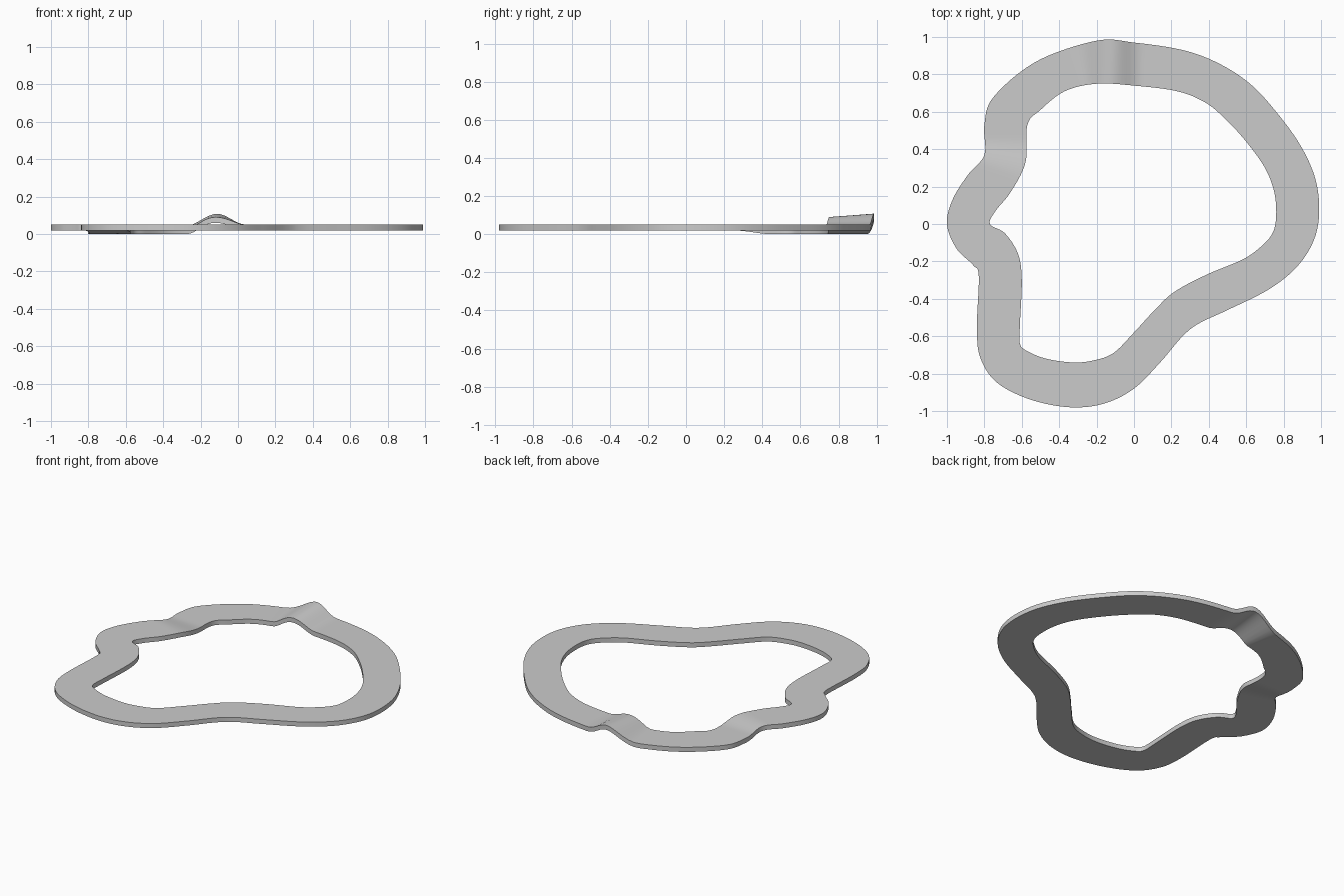
import bpy
import bmesh
import math
from mathutils import Vector

cube = bpy.data.objects.get("Cube")
if cube:
    bpy.data.objects.remove(cube, do_unlink=True)

THICKNESS = 0.03
STEPS = 10

# Stations around the loop in hundredths: outer x, outer y, inner x, inner y
STATIONS = [
    (-20, 98, -20, 75), (0, 97, 0, 74), (26, 93, 23, 71), (45, 86, 38, 65),
    (62, 75, 49, 56), (76, 60, 60, 44), (89, 42, 70, 30), (97, 24, 75, 17),
    (99, 6, 76, 4), (96, -9, 74, -5), (87, -23, 68, -12), (72, -35, 58, -19),
    (50, -46, 39, -27), (35, -53, 22, -36), (26, -60, 12, -45),
    (14, -74, 0, -58), (0, -88, -11, -69), (-16, -96, -22, -73),
    (-34, -98, -33, -74), (-55, -94, -47, -72), (-73, -85, -57, -68),
    (-82, -72, -61, -64), (-84, -56, -61, -54), (-83, -28, -60, -30),
    (-86, -22, -62, -16), (-95, -13, -69, -5), (-100, 0, -77, 0),
    (-97, 13, -74, 7), (-89, 26, -66, 17), (-80, 37, -58, 33),
    (-80, 53, -57, 53), (-75, 68, -50, 61), (-52, 87, -37, 71),
]


def smoothstep(start, end, value):
    t = max(0.0, min(1.0, (value - start) / (end - start)))
    return t * t * (3 - 2 * t)


def spline(points):
    """Closed smooth curve through the points."""
    count = len(points)
    result = []
    for i in range(count):
        a, b, c, d = (points[(i + k) % count] for k in (-1, 0, 1, 2))
        for step in range(STEPS):
            t = step / STEPS
            result.append(b + (c - a) * t / 2
                          + (a - b * 2.5 + c * 2 - d / 2) * t * t
                          + (b * 1.5 - a / 2 - c * 1.5 + d / 2) * t ** 3)
    return result


def base_height(mid):
    """Underside height: level, with a lower stretch at the back right."""
    dip = smoothstep(0.28, 0.46, mid.y) * smoothstep(0.0, -0.3, mid.x)
    return 0.023 - 0.02 * dip


def hump(mid):
    """Rounded rise across the back of the loop."""
    offset = abs(mid.x + 0.125) / 0.17
    if mid.y < 0.5 or offset > 1:
        return 0.0
    return math.cos(offset * math.pi / 2) ** 2


outer = spline([Vector(s[:2]) / 100 for s in STATIONS])
inner = spline([Vector(s[2:]) / 100 for s in STATIONS])

# Four-cornered section swept round the loop, banked over the hump
bm = bmesh.new()
rings = []
for out, inn in zip(outer, inner):
    mid = (out + inn) / 2
    base, rise = base_height(mid), hump(mid)
    high, low = base + 0.065 * rise, base + 0.047 * rise
    section = [(out, high), (out, high + THICKNESS),
               (inn, low + THICKNESS), (inn, low)]
    rings.append([bm.verts.new((p.x, p.y, z)) for p, z in section])
for i, ring in enumerate(rings):
    following = rings[(i + 1) % len(rings)]
    for k in range(4):
        n = (k + 1) % 4
        bm.faces.new((ring[k], ring[n], following[n], following[k]))
bmesh.ops.recalc_face_normals(bm, faces=bm.faces)

# Rest the lowest point on the ground
lowest = min(v.co.z for v in bm.verts)
bmesh.ops.translate(bm, verts=bm.verts, vec=(0, 0, -lowest))

mesh = bpy.data.meshes.new("track_loop")
bm.to_mesh(mesh)
bm.free()
track = bpy.data.objects.new("track_loop", mesh)
bpy.context.collection.objects.link(track)

# Plain grey surface
grey = bpy.data.materials.new("light_grey")
grey.use_nodes = True
colour = (0.6, 0.6, 0.6, 1)
grey.diffuse_color = colour
for node in grey.node_tree.nodes:
    if node.type == "BSDF_PRINCIPLED":
        node.inputs["Base Color"].default_value = colour
mesh.materials.append(grey)

# Smooth curves with crisp rims
bpy.ops.object.select_all(action="DESELECT")
track.select_set(True)
bpy.context.view_layer.objects.active = track
bpy.ops.object.shade_smooth_by_angle(angle=math.radians(35))
